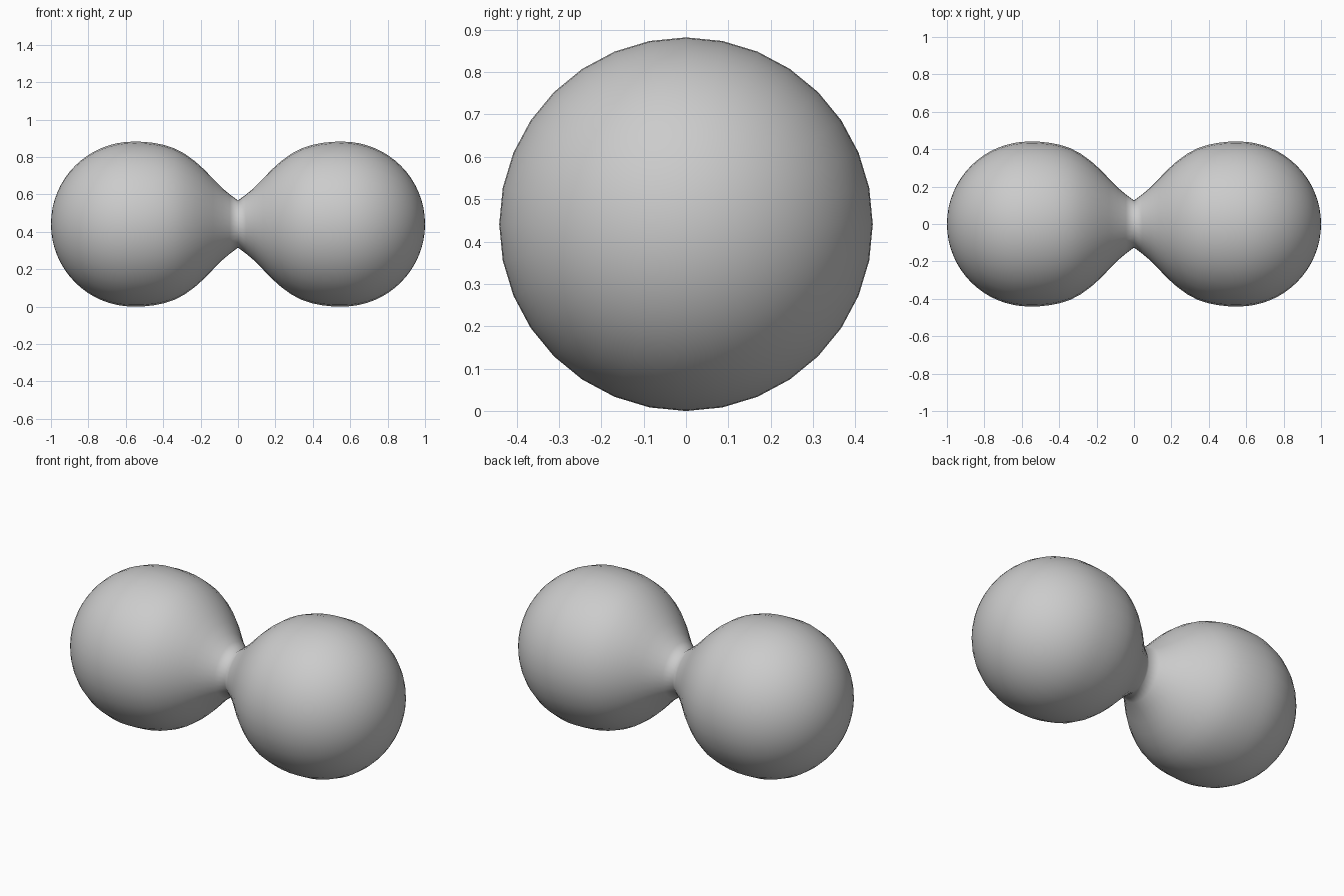
import bpy, bmesh, math
from mathutils import Matrix, Vector

if "Cube" in bpy.data.objects:
    bpy.data.objects.remove(bpy.data.objects["Cube"])

R, CX, CZ, SIDES = 0.441, 0.559, 0.441, 32

# Half profile (x, radius): narrow neck, flare, then round outer cap
half = [(0, 0.126), (0.043, 0.158), (0.086, 0.194), (0.134, 0.243), (0.18, 0.291),
        (0.23, 0.336), (0.285, 0.376), (0.34, 0.405), (0.395, 0.423), (0.45, 0.434),
        (0.505, 0.44)]
for i in range(17):
    a = math.radians(90 - 90 * i / 16)
    half.append((CX + R * math.cos(a), R * math.sin(a) if i < 16 else 0))
profile = [(-x, r) for x, r in reversed(half[1:])] + half

# Two merged balls: profile spun about the long axis
bm = bmesh.new()
verts = [bm.verts.new((x, 0, r)) for x, r in profile]
edges = [bm.edges.new(p) for p in zip(verts, verts[1:])]
bmesh.ops.spin(bm, geom=verts + edges, cent=Vector((0, 0, 0)), axis=Vector((1, 0, 0)),
               angle=2 * math.pi, steps=SIDES, use_duplicate=False)
bmesh.ops.remove_doubles(bm, verts=bm.verts[:], dist=1e-4)
bmesh.ops.recalc_face_normals(bm, faces=bm.faces[:])
bmesh.ops.transform(bm, matrix=Matrix.Translation((0, 0, CZ)), verts=bm.verts[:])
for f in bm.faces:
    f.smooth = True
mesh = bpy.data.meshes.new("merged_balls")
bm.to_mesh(mesh)
bm.free()
obj = bpy.data.objects.new("merged_balls", mesh)
bpy.context.collection.objects.link(obj)
